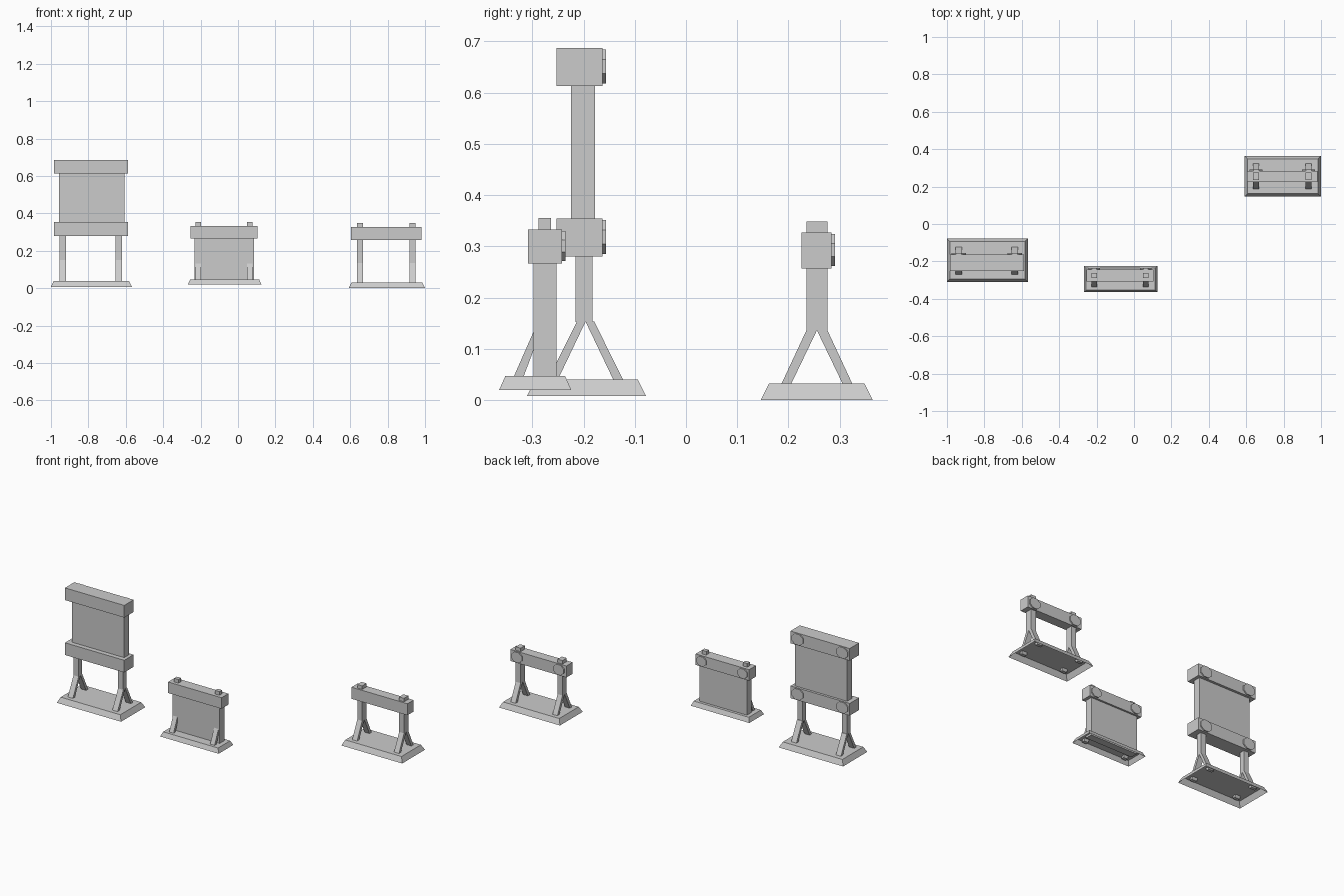
import bpy, math

if "Cube" in bpy.data.objects:
    bpy.data.objects.remove(bpy.data.objects["Cube"])


def mesh(name, verts, faces):
    me = bpy.data.meshes.new(name)
    me.from_pydata(verts, [], faces)
    me.update()
    ob = bpy.data.objects.new(name, me)
    bpy.context.collection.objects.link(ob)
    return ob


def prism(name, profile, x0, x1):
    """Extrude a counter-clockwise (y, z) profile along x."""
    n = len(profile)
    verts = [(x, y, z) for x in (x0, x1) for y, z in profile]
    faces = [tuple(reversed(range(n))), tuple(range(n, 2 * n))]
    faces += [(i, (i + 1) % n, n + (i + 1) % n, n + i) for i in range(n)]
    return mesh(name, verts, faces)


def box(name, x, y, z):
    return prism(name, [(y[0], z[0]), (y[1], z[0]), (y[1], z[1]), (y[0], z[1])], *x)


def base(name, x, y, z, inset):
    """Hollow tapered plinth, open underneath."""
    verts = []
    for d, h in ((0, z[0]), (inset, z[1])):
        verts += [(x[0] + d, y[0] + d, h), (x[1] - d, y[0] + d, h),
                  (x[1] - d, y[1] - d, h), (x[0] + d, y[1] - d, h)]
    faces = [(4, 5, 6, 7)] + [(i, (i + 1) % 4, 4 + (i + 1) % 4, 4 + i) for i in range(4)]
    return mesh(name, verts, faces)


def boss(name, x, y, z, rx, rz):
    """Eight-sided disc on the back of a beam."""
    k = math.cos(math.pi / 8)
    ring = [(math.cos(a) * rx / k, math.sin(a) * rz / k)
            for a in (math.pi / 8 + i * math.pi / 4 for i in range(8))]
    verts = [(x + u, yy, z + v) for yy in y for u, v in ring]
    faces = [tuple(range(8)), tuple(reversed(range(8, 16)))]
    faces += [(i, 8 + i, 8 + (i + 1) % 8, (i + 1) % 8) for i in range(8)]
    return mesh(name, verts, faces)


def stand(tag, base_x, base_y, base_z, beam_x, beam_y, beams, posts, post_y, post_top,
          fork, foot, sides, disc, panel=None):
    base(tag + "_base", base_x, base_y, base_z, 0.012 if tag == "short_panel" else 0.016)

    # Cross beams with round bosses at the back
    for i, bz in enumerate(beams):
        box(f"{tag}_beam_{i}", beam_x, beam_y, bz)
        for j, p in enumerate(posts):
            boss(f"{tag}_boss_{i}_{j}", sum(p) / 2, (beam_y[1] - 0.002, beam_y[1] + 0.007),
                 sum(bz) / 2 + 0.001, *disc)

    # Posts and splayed legs
    yc = fork[0]
    half = (post_y[1] - post_y[0]) / 2
    for j, p in enumerate(posts):
        box(f"{tag}_post_{j}", p, post_y, (fork[1] - 0.001, post_top))
        for s in sides:
            drop = base_z[1] - 0.015
            t = (fork[1] - drop) / (fork[1] - base_z[1])
            inner = foot[0] * t
            outer = half + (foot[1] - half) * t
            prof = [(yc, fork[1]), (yc + s * inner, drop),
                    (yc + s * outer, drop), (yc + s * half, fork[1])]
            prism(f"{tag}_leg_{j}_{'back' if s > 0 else 'front'}",
                  prof if s > 0 else prof[::-1], *p)

    if panel:
        box(tag + "_panel", *panel)


# Tall stand with a raised panel
stand("tall_panel", (-1.0, -0.568), (-0.31, -0.078), (0.008, 0.04),
      (-0.985, -0.587), (-0.2525, -0.163), [(0.28, 0.354), (0.613, 0.687)],
      [(-0.954, -0.92), (-0.655, -0.62)], (-0.216, -0.182), 0.35,
      (-0.196, 0.153), (0.054, 0.073), (-1, 1), (0.038, 0.033),
      ((-0.957, -0.607), (-0.224, -0.178), (0.34, 0.63)))

# Short stand with a full panel and front legs only
stand("short_panel", (-0.268, 0.125), (-0.3645, -0.224), (0.02, 0.047),
      (-0.254, 0.105), (-0.308, -0.242), [(0.266, 0.333)],
      [(-0.227, -0.198), (0.048, 0.0775)], (-0.288, -0.263), 0.355,
      (-0.2755, 0.155), (0.041, 0.06), (-1,), (0.032, 0.029),
      ((-0.232, 0.086), (-0.298, -0.253), (0.035, 0.28)))

# Open stand without a panel
stand("open_rail", (0.591, 1.0), (0.146, 0.3645), (0.0, 0.032),
      (0.604, 0.98), (0.225, 0.284), [(0.257, 0.327)],
      [(0.636, 0.669), (0.917, 0.95)], (0.235, 0.276), 0.348,
      (0.2555, 0.136), (0.05, 0.069), (-1, 1), (0.035, 0.031))
